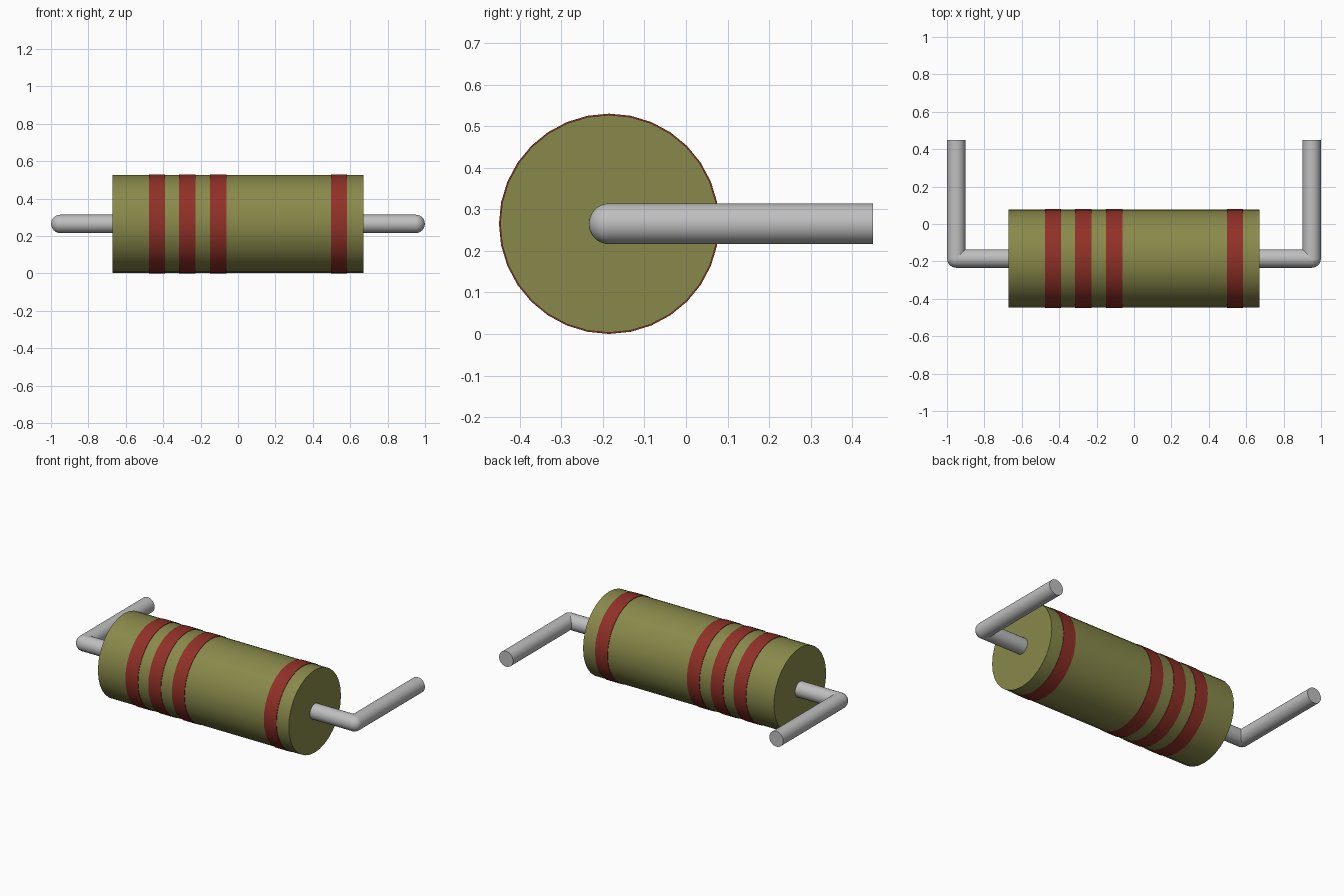
import bpy
from math import pi
from mathutils import Vector

cube = bpy.data.objects.get("Cube")
if cube:
    bpy.data.objects.remove(cube, do_unlink=True)

AXIS_Y, AXIS_Z = -0.185, 0.265
LEAD_R, LEAD_X = 0.049, 0.95


def material(name, rgb):
    mat = bpy.data.materials.new(name)
    mat.use_nodes = True
    mat.diffuse_color = (*rgb, 1)
    mat.node_tree.nodes["Principled BSDF"].inputs["Base Color"].default_value = (*rgb, 1)
    return mat


olive = material("olive coating", (0.25, 0.25, 0.07))
red = material("red paint", (0.28, 0.03, 0.02))
metal = material("grey metal", (0.52, 0.52, 0.52))


def finish(obj, name, mat):
    obj.name = obj.data.name = name
    obj.data.materials.append(mat)
    bpy.ops.object.shade_smooth_by_angle(angle=pi / 6)
    return obj


def rod(name, start, end, radius, mat, sides=32):
    """Cylinder between two points."""
    start, end = Vector(start), Vector(end)
    direction = end - start
    bpy.ops.mesh.primitive_cylinder_add(
        vertices=sides, radius=radius, depth=direction.length,
        location=(start + end) / 2,
        rotation=direction.to_track_quat('Z', 'Y').to_euler())
    return finish(bpy.context.object, name, mat)


def x_rod(name, x0, x1, radius, mat):
    return rod(name, (x0, AXIS_Y, AXIS_Z), (x1, AXIS_Y, AXIS_Z), radius, mat)


# Coated body
x_rod("body", -0.672, 0.67, 0.262, olive)

# Painted bands, slightly proud of the body
for i, x in enumerate((-0.433, -0.272, -0.106, 0.54)):
    x_rod(f"band_{i + 1}", x - 0.044, x + 0.044, 0.265, red)

# Bent wire leads with a ball at each elbow
for side, s in (("left", 1), ("right", -1)):
    elbow = (s * LEAD_X, AXIS_Y, AXIS_Z)
    x_rod(f"{side}_lead_inner", s * 0.66, s * LEAD_X, LEAD_R, metal)
    rod(f"{side}_lead_outer", elbow, (s * LEAD_X, 0.45, AXIS_Z), LEAD_R, metal)
    bpy.ops.mesh.primitive_uv_sphere_add(
        segments=32, ring_count=16, radius=LEAD_R, location=elbow)
    finish(bpy.context.object, f"{side}_lead_elbow", metal)
